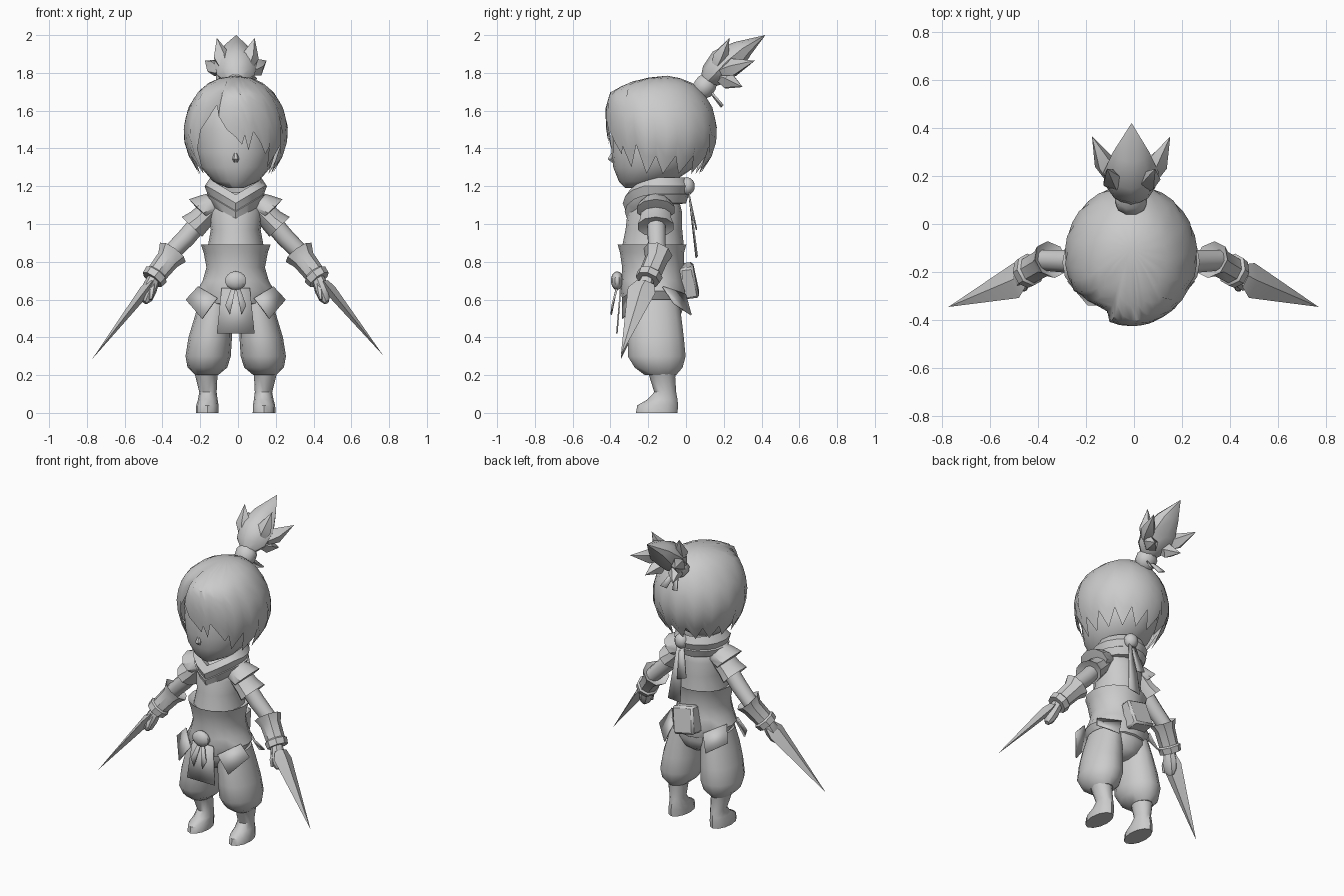
import bpy, bmesh, math
from mathutils import Vector

CX = -0.012          # body centre line
grey = bpy.data.materials.new("plain_grey")
grey.diffuse_color = (0.6, 0.6, 0.6, 1)


def finish(name, bm, mirror=False, shift=CX):
    bmesh.ops.remove_doubles(bm, verts=bm.verts, dist=0.0005)
    bmesh.ops.recalc_face_normals(bm, faces=bm.faces)
    me = bpy.data.meshes.new(name)
    bm.to_mesh(me)
    bm.free()
    me.materials.append(grey)
    ob = bpy.data.objects.new(name, me)
    bpy.context.collection.objects.link(ob)
    ob.location.x = shift
    if mirror:
        ob.modifiers.new("mirror", 'MIRROR')
    return ob


def tube(name, rings, axis=(0, 0, 1), n=14, mirror=False, tweak=None, shift=CX):
    """Loft elliptical rings (x, y, z, ru, rv) lying across one axis."""
    a = Vector(axis).normalized()
    v = Vector((0, 1, 0))
    v = (v - a * v.dot(a)).normalized()
    u = v.cross(a)
    bm = bmesh.new()
    rows = []
    for x, y, z, ru, rv in rings:
        row = []
        for i in range(n):
            t = 2 * math.pi * i / n
            co = Vector((x, y, z)) + u * ru * math.cos(t) + v * rv * math.sin(t)
            row.append(bm.verts.new(tweak(co) if tweak else co))
        rows.append(row)
    for r, s in zip(rows, rows[1:]):
        for i in range(n):
            j = (i + 1) % n
            bm.faces.new((r[i], r[j], s[j], s[i]))
    bm.faces.new(rows[0])
    bm.faces.new(rows[-1])
    return finish(name, bm, mirror, shift)


def plate(name, corners, mirror=False):
    bm = bmesh.new()
    bm.faces.new([bm.verts.new(c) for c in corners])
    ob = finish(name, bm, mirror)
    ob.modifiers.new("thickness", 'SOLIDIFY').thickness = 0.008
    return ob


def ball(name, loc, size):
    bm = bmesh.new()
    bmesh.ops.create_uvsphere(bm, u_segments=10, v_segments=7, radius=1)
    for v in bm.verts:
        v.co = Vector((v.co[k] * size[k] + loc[k] for k in range(3)))
    return finish(name, bm)


def lerp_table(table, key):
    for p, q in zip(table, table[1:]):
        if min(p[0], q[0]) <= key <= max(p[0], q[0]):
            f = (key - p[0]) / (q[0] - p[0])
            return [a + (b - a) * f for a, b in zip(p, q)]
    return table[-1] if abs(key - table[-1][0]) < abs(key - table[0][0]) else table[0]


# head with chin and small nose
tube("head", [(0, -.27, 1.19, .04, .05), (0, -.21, 1.225, .12, .145),
              (0, -.17, 1.30, .185, .215), (0, -.15, 1.38, .21, .245),
              (0, -.14, 1.50, .22, .255), (0, -.14, 1.62, .2, .23),
              (0, -.14, 1.70, .11, .13)], n=20)
tube("nose", [(0, -.385, 1.385, .006, .006), (0, -.395, 1.345, .018, .022),
              (0, -.385, 1.325, .01, .01)], n=6)

# hair cap: columns run from the crown down to a jagged hem
profile = [(1.785, -.10, -.10, 0), (1.775, -.2, -.04, .08), (1.75, -.3, .03, .14),
           (1.70, -.40, .09, .2), (1.62, -.425, .14, .25), (1.52, -.425, .165, .277),
           (1.42, -.41, .16, .272), (1.34, -.39, .13, .242), (1.24, -.35, .06, .18)]
hem = [(-50, 1.40), (-42, 1.5), (-24, 1.63), (-20, 1.57), (-10, 1.5), (0, 1.46),
       (7, 1.42), (10, 1.47), (15, 1.39), (20, 1.49), (29, 1.43), (38, 1.37),
       (42, 1.41), (50, 1.30), (61, 1.42)]
hem += [(72 + 11.4 * k, 1.36 if k % 2 else 1.265) for k in range(21)]
bm = bmesh.new()
cols = []
for deg, zh in hem:
    t = math.radians(deg)
    col = []
    for k in range(10):
        z = 1.785 + (zh - 1.785) * (k / 9) ** 1.6
        _, yf, yb, rx = lerp_table(profile, z)
        cy, ry = (yf + yb) / 2, (yb - yf) / 2
        pull = .86 if -55 < deg <= -24 else 1      # side of the parting lies lower
        col.append(bm.verts.new((rx * math.sin(t), cy - ry * math.cos(t) * pull, z)))
    cols.append(col)
for c, d in zip(cols, cols[1:] + cols[:1]):
    for k in range(9):
        bm.faces.new((c[k], d[k], d[k + 1], c[k + 1]))
finish("hair_cap", bm)

# topknot band, tuft and spikes
UP = (0, .6, .8)
tube("topknot_band", [(0, .07, 1.69, .045, .045), (0, .085, 1.71, .066, .06),
                      (0, .11, 1.745, .066, .06), (0, .13, 1.77, .045, .045)], UP, 10)
tube("tuft", [(0, .11, 1.75, .045, .04), (0, .15, 1.79, .1, .075), (0, .215, 1.86, .115, .09),
              (0, .30, 1.93, .075, .055), (.002, .42, 2.0, 0, 0)], UP, 8)
for side in (-1, 1):
    for base, tip in (((.06, .16, 1.83), (.1, .23, 1.985)),
                      ((.08, .19, 1.81), (.163, .365, 1.865)),
                      ((.05, .18, 1.78), (.1, .3, 1.725))):
        b, p = [Vector((q[0] * side, q[1], q[2])) for q in (base, tip)]
        m = b.lerp(p, .35)
        tube("tuft_spike", [(*b, .03, .03), (*m, .05, .045), (*p, 0, 0)], p - b, 5)
    plate("band_tail", [(0, .13, 1.70), (side * .02, .13, 1.71),
                        (side * .06, .2, 1.63), (side * .02, .19, 1.62)])

# scarf with a pointed front, knot and streamers at the back


def droop(co):
    if co.y < -.18:
        co.z -= .09 * max(0, 1 - abs(co.x) / .15)
    return co


tube("scarf", [(0, -.14, 1.21, .08, .09), (0, -.15, 1.245, .135, .155), (0, -.155, 1.20, .165, .18),
               (0, -.155, 1.16, .15, .165), (0, -.155, 1.155, .16, .17),
               (0, -.155, 1.11, .14, .155), (0, -.155, 1.10, .09, .09)], n=16, tweak=droop)
ball("scarf_knot", (.04, .005, 1.2), (.045, .042, .048))
plate("long_streamer", [(.03, .01, 1.18), (.065, .01, 1.18), (.1, .055, .83), (.015, .05, .82)])
plate("short_streamer", [(.02, .015, 1.18), (.05, .015, 1.18), (.035, .06, .97), (-.025, .055, .99)])

# jacket body and flared waist wrap
tube("jacket", [(0, -.155, 1.17, .08, .08), (0, -.16, 1.14, .125, .12), (0, -.165, 1.06, .145, .145),
                (0, -.17, .97, .132, .15), (0, -.175, .87, .15, .165)], n=16)
tube("waist_wrap", [(0, -.18, .87, .14, .15), (0, -.18, .892, .185, .182), (0, -.18, .85, .17, .17),
                    (0, -.175, .77, .155, .163), (0, -.175, .7, .175, .168),
                    (0, -.17, .645, .205, .175), (0, -.17, .58, .165, .165),
                    (0, -.17, .56, .1, .13)], n=16)
plate("front_hip_flap", [(.1, -.34, .61), (.2, -.24, .67), (.265, -.24, .6), (.18, -.34, .5)], True)
plate("rear_hip_flap", [(.2, -.12, .67), (.11, 0, .63), (.15, .03, .52), (.25, -.06, .58)], True)

# belt knot, apron and tails
ball("belt_knot", (0, -.365, .7), (.06, .033, .05))
plate("apron", [(-.075, -.35, .66), (.075, -.35, .66), (.1, -.37, .42), (-.1, -.37, .42)])
plate("belt_tail", [(0, -.37, .67), (.02, -.365, .67), (.055, -.395, .57), (.03, -.4, .52)], True)

# back pouch
bm = bmesh.new()
bmesh.ops.create_cube(bm, size=1)
for v in bm.verts:
    v.co = Vector((v.co.x * .15, v.co.y * (.07 if v.co.z > 0 else .1), v.co.z * .17))
pouch = finish("back_pouch", bm)
pouch.location = (CX, .012, .7)
pouch.rotation_euler = (.12, .2, 0)
bev = pouch.modifiers.new("bevel", 'BEVEL')
bev.width = .012

# trousers and boots
tube("trouser_seat", [(0, -.17, .63, .17, .15), (0, -.165, .55, .18, .15), (0, -.16, .49, .12, .12),
                      (0, -.16, .46, .05, .08)], n=16)
tube("trouser_leg", [(.1, -.165, .6, .09, .13), (.12, -.165, .5, .1, .145),
                     (.135, -.16, .4, .115, .152), (.146, -.155, .3, .12, .157),
                     (.15, -.145, .24, .105, .13), (.153, -.135, .2, .06, .085)], mirror=True)
tube("boot", [(.158, -.13, .235, .068, .08), (.155, -.125, .19, .058, .068),
              (.147, -.11, .11, .046, .058), (.148, -.125, .07, .052, .08),
              (.15, -.15, .04, .059, .108), (.15, -.155, 0, .06, .11)], n=12, mirror=True)

# short layered sleeves and arms
DOWN = (.7, 0, -.72)
tube("sleeve_cap", [(.08, -.16, 1.13, .055, .06), (.13, -.16, 1.1, .075, .09),
                    (.19, -.16, 1.075, .08, .105), (.18, -.16, 1.06, .05, .06)], DOWN, 10, True)
tube("sleeve", [(.13, -.16, 1.08, .06, .08), (.19, -.16, 1.02, .065, .085),
                (.232, -.16, .985, .075, .1), (.22, -.16, .99, .045, .05)], DOWN, 10, True)
tube("arm", [(.15, -.16, 1.06, .05, .05), (.26, -.155, .93, .05, .05),
             (.37, -.15, .82, .045, .045)], DOWN, 10, True)

# gauntlets, hands and blades
FORE = (.105, -.055, -.14)
tube("gauntlet", [(.35, -.155, .83, .04, .04), (.333, -.148, .85, .085, .08),
                  (.36, -.158, .81, .062, .062), (.415, -.188, .74, .056, .06),
                  (.42, -.19, .733, .068, .07), (.442, -.203, .705, .062, .066),
                  (.44, -.205, .705, .035, .035)], FORE, 8, True)
tube("hand", [(.43, -.2, .72, .034, .034), (.455, -.222, .66, .042, .046),
              (.472, -.238, .615, .036, .042), (.482, -.245, .585, .015, .02)], FORE, 8, True)
tube("thumb", [(.44, -.235, .68, .018, .018), (.445, -.265, .64, .017, .017),
               (.45, -.275, .6, .008, .008)], (.02, -.1, -.2), 6, True)
for s, tip in ((-1, (-.772, -.345, .285)), (1, (.768, -.345, .305))):
    base = Vector((s * .46, -.215, .69))
    p = Vector(tip)
    tube("blade", [(*base, .02, .05), (s * .49, -.235, .65, .03, .075), (*p, 0, 0)],
         p - base, 4, shift=0)

# smooth shading with sharp creases kept
bpy.ops.object.select_all(action='SELECT')
bpy.context.view_layer.objects.active = bpy.context.selected_objects[0]
bpy.ops.object.shade_smooth_by_angle(angle=math.radians(40))
